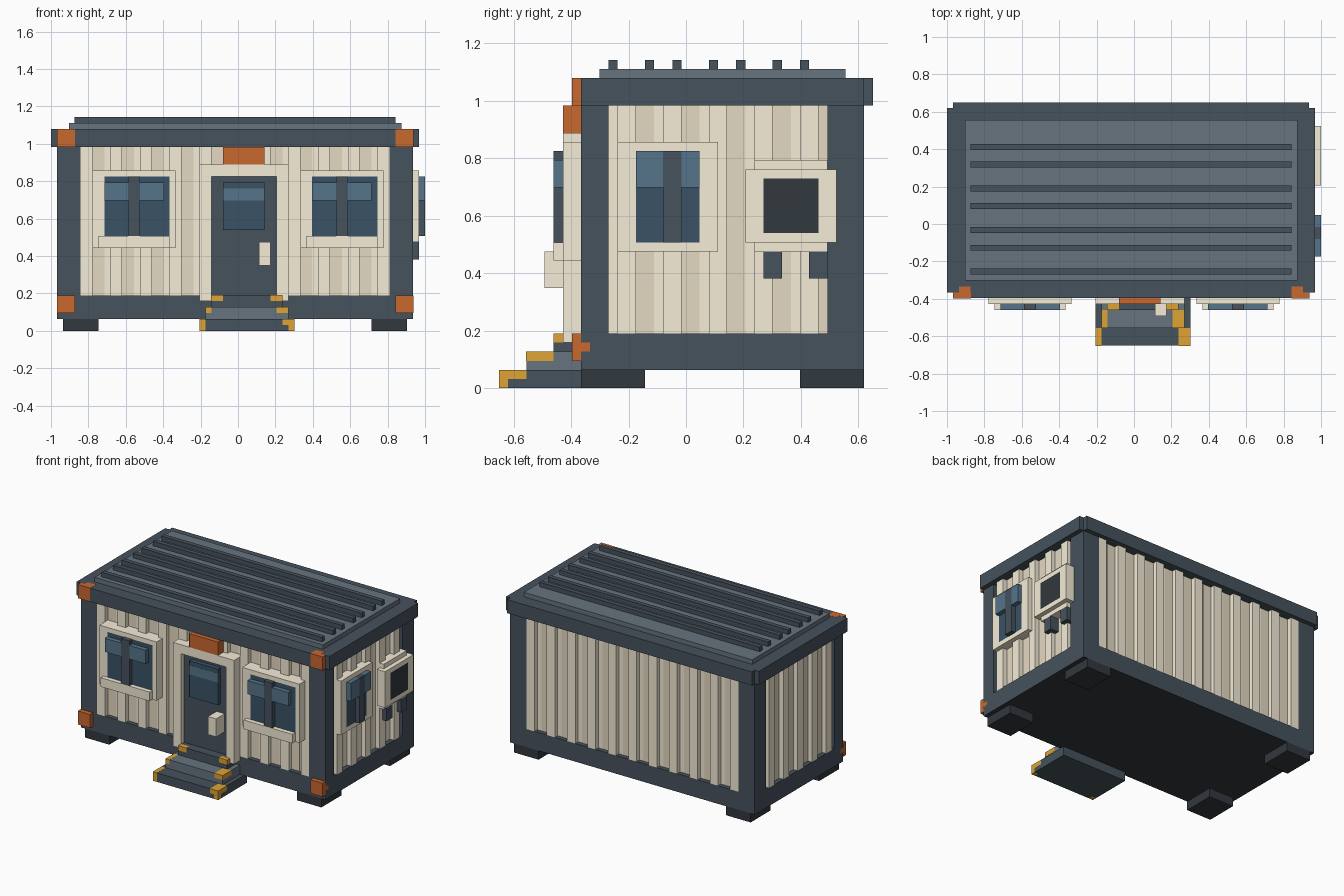
import bpy, bmesh
from mathutils import Vector

if "Cube" in bpy.data.objects:
    bpy.data.objects.remove(bpy.data.objects["Cube"])

U = 2 / 63                       # grid cell size; the whole model sits on this grid
ORIGIN = Vector((-31.5, -20.5, 0))
mats = {}


def material(name, hexcol):
    m = bpy.data.materials.new(name)
    rgb = [int(hexcol[n:n + 2], 16) / 255 for n in (0, 2, 4)]
    m.diffuse_color = [*[((c + 0.055) / 1.055) ** 2.4 for c in rgb], 1]
    m.use_nodes = True
    m.node_tree.nodes["Principled BSDF"].inputs["Base Color"].default_value = m.diffuse_color
    mats[name] = m


for n, c in dict(steel="46525C", roof="67747E", black="32383E", cream="F6EDD8", groove="E4D9C2",
                 orange="CA682F", yellow="DEA334", glass="3A5266", shine="56758A").items():
    material(n, c)


def part(name, mat, *boxes):
    """One object made of boxes given as (x0, x1, y0, y1, z0, z1) in grid cells."""
    bm = bmesh.new()
    for x0, x1, y0, y1, z0, z1 in boxes:
        for v in bmesh.ops.create_cube(bm, size=1)["verts"]:
            p = Vector((x1 if v.co.x > 0 else x0, y1 if v.co.y > 0 else y0, z1 if v.co.z > 0 else z0))
            v.co = (p + ORIGIN) * U
    me = bpy.data.meshes.new(name)
    bm.to_mesh(me)
    bm.free()
    me.materials.append(mats[mat])
    ob = bpy.data.objects.new(name, me)
    bpy.context.collection.objects.link(ob)


def ring(a0, a1, z0, z1, b0, b1, c0, c1):
    """Four (a0, a1, z0, z1) bars around an opening b0..b1, c0..c1."""
    return [(a0, b0, z0, z1), (b1, a1, z0, z1), (b0, b1, z0, c0), (b0, b1, c1, z1)]


def on_front(rects, y0, y1):
    return [(a, b, y0, y1, c, d) for a, b, c, d in rects]


def on_right(rects, x0, x1):
    return [(x0, x1, a, b, c, d) for a, b, c, d in rects]


# frame, feet and roof
part("base_frame", "steel", (1, 61, 9, 40, 2, 6))
part("floor_underside", "black", (1, 61, 9, 40, 1.98, 2.0))
part("feet", "black", *[(x, x + 6, y, y + 7, 0, 2) for x in (2, 54) for y in (9, 33)])
part("corner_posts", "steel", *[(x, x + 4, y, y + d, 6, 31) for x in (1, 57) for y, d in ((9, 3), (36, 4))])
part("roof_frame", "steel", (0, 62, 9, 40, 31, 34), (1, 61, 8, 9, 31, 34), (1, 61, 40, 41, 31, 34))
part("roof_panel", "roof", (3, 59, 11, 38, 34, 35))
part("roof_ribs", "steel", *[(4, 58, y, y + 1, 35, 36) for y in (12, 16, 19, 23, 26, 30, 33)])

# corrugated walls: two-cell ribs flush with the posts, darker stripes in the grooves
e = 0.015
part("wall_core", "cream", (2, 60, 10, 39, 6, 31))
ribs = [(x, min(x + 2, 57)) for x in range(5, 57, 5)]
stripes = [(x, x + 2) for x in range(7, 57, 5)]
part("front_wall_ribs", "cream", *[(a, b, 9, 10, 6, 31) for a, b in ribs])
part("back_wall_ribs", "cream", *[(a, b, 39, 40, 6, 31) for a, b in ribs])
part("long_wall_stripes", "groove", *[(a, b, 10 - e, 39 + e, 6, 31) for a, b in stripes])
for side, x in (("left", 1), ("right", 60)):
    part(side + "_wall_ribs", "cream", *[(x, x + 1, y, y + 2, 6, 31) for y in range(13, 36, 5)])
part("end_wall_stripes", "groove", *[(2 - e, 60 + e, y, y + 2, 6, 31) for y in range(15, 36, 5)])

# orange corner castings on the front
for side, x, wrap in (("left", 1, 1 - e), ("right", 58, 60)):
    tx = 2 if side == "left" else 58
    part(side + "_corner_castings", "orange",
         (x - e, x + 3 + e, 8 - e, 9, 31 - e, 34 + e), (tx, tx + 2, 9, 10, 33, 34 + e),
         (x - e, x + 3 + e, 8, 9, 3, 6), (wrap, wrap + 1 + e, 9, 10, 4, 5))

# front windows
for side, x in (("left", 0), ("right", 35)):
    part(side + "_window_frame", "cream",
         *on_front(ring(x + 7, x + 21, 14, 27, x + 9, x + 20, 16, 26), 7, 11),
         (x + 8, x + 20, 6, 7, 14, 16))
    part(side + "_window_glass", "glass", (x + 9, x + 20, 7, 11, 16, 26))
    part(side + "_window_mullion", "steel", (x + 13, x + 15, 6, 7, 16, 26))
    part(side + "_window_shine", "shine", (x + 9, x + 13, 6, 7, 22, 25), (x + 15, x + 19, 6, 7, 22, 25))

# door
part("door_frame", "cream", (25, 27, 7, 11, 5, 28), (38, 40, 7, 11, 5, 28), (27, 38, 7, 11, 26, 28))
part("door", "steel", (27, 38, 8, 11, 5, 26))
part("door_glass", "glass", (29, 36, 7, 8, 17, 25))
part("door_glass_shine", "shine", (29, 36, 7 - e, 8, 22, 24))
part("door_handle", "cream", (35, 37, 5, 8, 11, 15))
part("door_lintel", "orange", (29, 36, 7, 11, 28, 31))

# steps with yellow end markings
part("bottom_step", "steel", (25, 41, 0, 10, 0, 2))
part("middle_step", "roof", (26, 40, 3, 9, 2, 4))
part("top_step", "steel", (27, 39, 6, 9, 4, 6))
part("step_markings", "yellow",
     (25 - e, 26, -e, 3, 1, 2 + e), (25 - e, 26, -e, 1, 0, 1),
     (39, 41 + e, -e, 3, 1, 2 + e), (40, 41 + e, -e, 1, 0, 1),
     (26 - e, 27, 3 - e, 6, 3, 4 + e), (38, 40 + e, 3 - e, 6, 3, 4 + e),
     (27 - e, 29, 6 - e, 7, 5, 6 + e), (37, 39 + e, 6 - e, 7, 5, 6 + e))

# side window
part("side_window_frame", "cream", *on_right(ring(13, 24, 15, 27, 15, 22, 16, 26), 59, 62))
part("side_window_glass", "glass", (59, 62, 15, 22, 16, 26))
part("side_window_mullion", "steel", (62, 63, 18, 20, 16, 26))
part("side_window_shine", "shine", (62, 63, 15, 18, 22, 26), (62, 63, 20, 22, 22, 26))

# air conditioner on brackets
part("cooler_case", "cream", (59, 62, 28, 36, 15, 25),
     *on_right(ring(27, 37, 16, 24, 29, 35, 17, 23), 61, 63))
part("cooler_grille", "black", (61, 63, 29, 35, 17, 23))
part("cooler_brackets", "steel", (59, 62, 29, 31, 12, 15), (59, 62, 34, 36, 12, 15))
